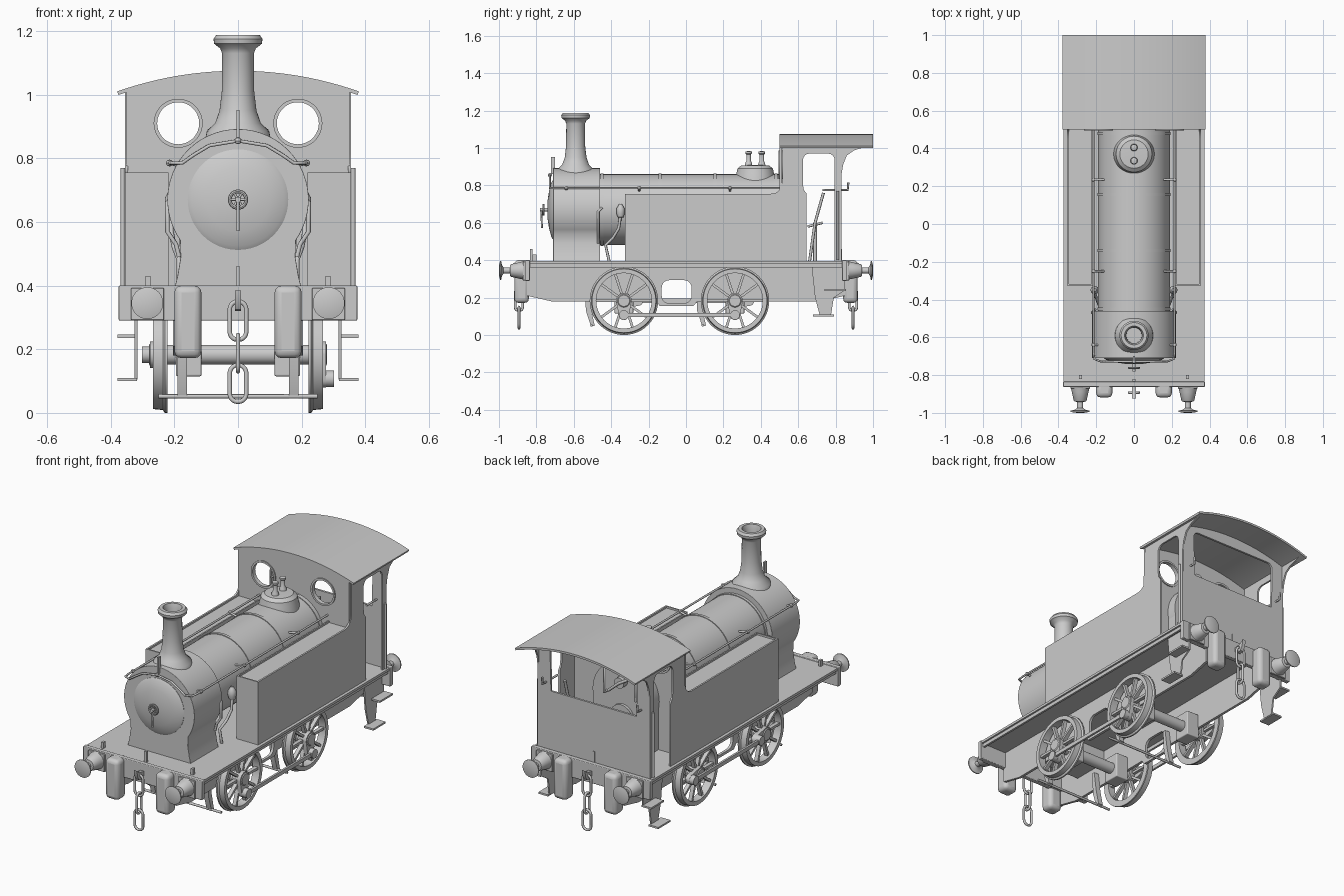
import bpy, bmesh, math
from mathutils import Matrix, Vector

if "Cube" in bpy.data.objects:
    bpy.data.objects.remove(bpy.data.objects["Cube"])

def finish(ob, mirror="", bevel=0, angle=35):
    """Smooth by angle, optional bevel, optional mirroring about the world origin."""
    bpy.ops.object.select_all(action='DESELECT')
    ob.select_set(True)
    bpy.context.view_layer.objects.active = ob
    bpy.ops.object.shade_smooth_by_angle(angle=math.radians(angle))
    if bevel:
        b = ob.modifiers.new("bevel", 'BEVEL')
        b.width, b.segments, b.limit_method = bevel, 3, 'ANGLE'
        b.angle_limit = math.radians(50)
    if mirror:
        m = ob.modifiers.new("mirror", 'MIRROR')
        m.use_axis = ['x' in mirror, 'y' in mirror, False]
    return ob

def from_bm(name, bm, **kw):
    bmesh.ops.remove_doubles(bm, verts=bm.verts, dist=1e-5)
    bmesh.ops.recalc_face_normals(bm, faces=bm.faces)
    me = bpy.data.meshes.new(name)
    bm.to_mesh(me)
    bm.free()
    ob = bpy.data.objects.new(name, me)
    bpy.context.collection.objects.link(ob)
    return finish(ob, **kw)

def box(name, lo, hi, **kw):
    bm = bmesh.new()
    lo, hi = Vector(lo), Vector(hi)
    bmesh.ops.create_cube(bm, size=1, matrix=Matrix.Translation((lo + hi) / 2) @ Matrix.Diagonal((*(hi - lo), 1)))
    return from_bm(name, bm, **kw)

def lathe(name, prof, c=(0, 0, 0), axis='z', n=32, closed=False, **kw):
    """Revolve (radius, distance) points round an axis through c."""
    bm = bmesh.new()
    rings = []
    for r, t in prof:
        ring = []
        for i in range(n):
            u, v = r * math.cos(2 * math.pi * i / n), r * math.sin(2 * math.pi * i / n)
            p = {'z': (u, v, t), 'y': (u, t, v), 'x': (t, u, v)}[axis]
            ring.append(bm.verts.new(Vector(p) + Vector(c)))
        rings.append(ring)
    for a, b in zip(rings, rings[1:] + rings[:1] if closed else rings[1:]):
        for i in range(n):
            j = (i + 1) % n
            bm.faces.new((a[i], a[j], b[j], b[i]))
    return from_bm(name, bm, **kw)

def rod(name, r, t0, t1, c=(0, 0, 0), axis='z', **kw):
    return lathe(name, [(0, t0), (r, t0), (r, t1), (0, t1)], c, axis, **kw)

def curve_mesh(name, curve):
    ob = bpy.data.objects.new(name, curve)
    bpy.context.collection.objects.link(ob)
    bpy.ops.object.select_all(action='DESELECT')
    ob.select_set(True)
    bpy.context.view_layer.objects.active = ob
    bpy.ops.object.convert(target='MESH')
    return bpy.context.view_layer.objects.active

def spline(cu, pts, cyclic):
    s = cu.splines.new('POLY')
    s.points.add(len(pts) - 1)
    for p, q in zip(s.points, pts):
        p.co = (*q, 1) if len(q) == 3 else (*q, 0, 1)
    s.use_cyclic_u = cyclic

def plate(name, outlines, axis, a, b, **kw):
    """Filled outline (later outlines are holes) in yz (axis x) or xz (axis y), thick from a to b."""
    cu = bpy.data.curves.new(name, 'CURVE')
    cu.dimensions, cu.fill_mode, cu.extrude = '2D', 'BOTH', abs(b - a) / 2
    for pts in outlines:
        spline(cu, pts, True)
    ob = curve_mesh(name, cu)
    m = (a + b) / 2
    ob.data.transform(Matrix(((0, 0, 1, m), (1, 0, 0, 0), (0, 1, 0, 0), (0, 0, 0, 1))) if axis == 'x'
                      else Matrix(((1, 0, 0, 0), (0, 0, -1, m), (0, 1, 0, 0), (0, 0, 0, 1))))
    bm = bmesh.new()
    bm.from_mesh(ob.data)
    bmesh.ops.remove_doubles(bm, verts=bm.verts, dist=1e-5)
    bmesh.ops.recalc_face_normals(bm, faces=bm.faces)
    bm.to_mesh(ob.data)
    bm.free()
    return finish(ob, **kw)

def tube(name, pts, r, cyclic=False, **kw):
    cu = bpy.data.curves.new(name, 'CURVE')
    cu.dimensions, cu.bevel_depth, cu.bevel_resolution, cu.use_fill_caps = '3D', r, 2, True
    spline(cu, pts, cyclic)
    return finish(curve_mesh(name, cu), angle=60, **kw)

def arc(cx, cy, r, a0, a1, n):
    return [(cx + r * math.cos(math.radians(a0 + (a1 - a0) * i / n)),
             cy + r * math.sin(math.radians(a0 + (a1 - a0) * i / n))) for i in range(n + 1)]

def rrect(x0, y0, x1, y1, r, n=5):
    return (arc(x1 - r, y1 - r, r, 0, 90, n) + arc(x0 + r, y1 - r, r, 90, 180, n)
            + arc(x0 + r, y0 + r, r, 180, 270, n) + arc(x1 - r, y0 + r, r, 270, 360, n))

# Running plate, valances and frames
box("running_plate", (-.372, -.85, .382), (.372, .85, .396))
box("valance", (.35, -.85, .362), (.362, .85, .382), mirror="x")
plate("main_frame", [[(-.85, .382), (-.85, .21), (-.72, .18), (-.16, .18), (-.14, .155), (.04, .155),
                      (.06, .18), (.72, .18), (.85, .21), (.85, .382)], rrect(-.13, .17, .03, .293, .04)],
      'x', .19, .205, mirror="x")
box("frame_stretcher", (-.19, -.7, .31), (.19, -.48, .382))

# Buffer beams, buffers, blocks and couplings at both ends
box("buffer_beam", (-.375, -.862, .29), (.375, -.835, .4), mirror="y", bevel=.004)
box("buffer_base", (.233, -.872, .292), (.336, -.86, .392), mirror="xy", bevel=.003)
lathe("buffer", [(0, -.86), (.05, -.865), (.044, -.89), (.034, -.935), (.03, -.94), (.016, -.942), (.016, -.975),
                 (.03, -.984), (.05, -.988), (.05, -.994), (.03, -.999), (0, -1)], (.285, 0, .345), 'y', mirror="xy")
box("buffer_block", (.115, -.918, .172), (.2, -.84, .4), mirror="xy", bevel=.022)
plate("coupling_hook", [[(-.86, .335), (-.86, .36), (-.9, .365), (-.925, .385), (-.92, .35), (-.905, .325), (-.88, .32)]],
      'x', -.01, .01, mirror="y")
tube("upper_link", [(x, -.893, z) for x, z in rrect(-.026, .23, .026, .35, .025)], .007, True, mirror="y")
tube("middle_link", [(0, y - .893, z) for y, z in rrect(-.02, .13, .02, .245, .019)], .007, True, mirror="y")
tube("lower_link", [(x, -.893, z) for x, z in rrect(-.026, .035, .026, .15, .025)], .007, True, mirror="y")

# Wheels, axles, cranks and coupling rods
WZ, AXLES = .183, {"front": -.332, "rear": .262}
for nm, y in AXLES.items():
    c = (0, y, WZ)
    lathe(nm + "_tyre", [(.148, .222), (.183, .222), (.183, .23), (.174, .236), (.171, .267), (.148, .267)],
          c, 'x', 48, True, mirror="x")
    lathe(nm + "_hub", [(0, .218), (.042, .222), (.04, .272), (.03, .28), (0, .28)], c, 'x', mirror="x")
    bm = bmesh.new()
    for i in range(10):
        m = (Matrix.Translation(c) @ Matrix.Rotation(math.tau * (i + .5) / 10, 4, 'X')
             @ Matrix.Translation((.245, 0, .092)) @ Matrix.Diagonal((.022, .014, .122, 1)))
        bmesh.ops.create_cube(bm, size=1, matrix=m)
    from_bm(nm + "_spokes", bm, mirror="x")
    rod(nm + "_axle", .031, -.23, .23, c, 'x')
    box(nm + "_axlebox", (.115, y - .05, .115), (.195, y + .05, .26), mirror="x", bevel=.005)
for side, s, dy, dz in (("right", 1, 0, -.076), ("left", -1, .076, 0)):
    for nm, y in AXLES.items():
        py, pz = y + dy, WZ + dz
        a = math.degrees(math.atan2(dz, dy))
        plate(f"{side}_{nm}_crank", [arc(y, WZ, .042, a + 90, a + 270, 12) + arc(py, pz, .027, a - 90, a + 90, 12)],
              'x', s * .25, s * .276)
        rod(f"{side}_{nm}_crank_pin", .026, s * .272, s * .302, (0, py, pz), 'x', n=20)
    box(f"{side}_coupling_rod", (s * .29 - .006, AXLES["front"] + dy, WZ + dz - .011),
        (s * .29 + .006, AXLES["rear"] + dy, WZ + dz + .011))

# Brake hangers and cross rods
for nm, y in (("front", -.53), ("rear", .065)):
    plate(nm + "_brake_hanger", [[(y - .012, .26), (y + .005, .26), (y + .022, .14), (y + .042, .05), (y + .022, .045),
                                  (y - .005, .13)]], 'x', .16, .19, mirror="x")
    tube(nm + "_brake_rod", [(-.25, y + .025, .052), (.25, y + .025, .052)], .007)

# Cab steps
plate("step_hanger", [[(.67, .385), (.69, .2), (.715, .105), (.775, .105), (.79, .2), (.85, .24), (.85, .385)]],
      'x', .316, .325, mirror="x")
box("lower_step", (.318, .68, .1), (.378, .79, .11), mirror="x")
box("upper_step", (.318, .74, .236), (.378, .855, .246), mirror="x")

# Smokebox, door and door handles
plate("smokebox", [[(-.2, .39), (.2, .39), (.19, .43), (.18, .49)] + arc(0, .67, .222, -35, 215, 40)
                   + [(-.18, .49), (-.19, .43)]], 'y', -.71, -.46, bevel=.018)
lathe("smokebox_door", [(0, -.742), (.05, -.74), (.1, -.732), (.145, -.72), (.158, -.712), (.158, -.7)],
      (0, 0, .67), 'y', 48)
rod("door_spindle", .009, -.78, -.73, (0, 0, .67), 'y', n=16)
lathe("door_handwheel", [(.026 + .006 * math.cos(i * math.pi / 4), -.762 + .006 * math.sin(i * math.pi / 4))
                         for i in range(8)], (0, 0, .67), 'y', 24, True)
for i in range(3):
    a = math.pi * i / 3
    d = Vector((math.cos(a), 0, math.sin(a))) * .026
    tube("handwheel_spoke", [Vector((0, -.762, .67)) + d, Vector((0, -.762, .67)) - d], .004)
tube("door_handle", [(0, -.774, .67), (0, -.77, .572)], .005)

# Boiler, bands, firebox and backhead
rod("boiler", .19, -.47, .57, (0, 0, .67), 'y', n=56)
for y in (-.45, -.14, .155, .48):
    lathe("boiler_band", [(.185, y - .008), (.194, y - .008), (.194, y + .008), (.185, y + .008)],
          (0, 0, .67), 'y', 56, True)
box("firebox", (-.185, .3, .39), (.185, .57, .67))

# Chimney, dome and safety valves
lathe("chimney", [(.105, .85), (.098, .885), (.072, .91), (.058, .95), (.051, 1.01), (.05, 1.13), (.056, 1.145),
                  (.075, 1.16), (.077, 1.175), (.068, 1.188), (.05, 1.188), (.042, 1.16), (.04, 1.0), (0, 1.0)],
      (0, -.59, 0), n=40)
lathe("valve_dome", [(.112, .8), (.106, .84), (.1, .865), (.095, .89), (.075, .906), (0, .91)], (0, .37, 0), n=40)
for y in (.335, .405):
    lathe("safety_valve", [(.02, .9), (.018, .92), (.012, .93), (.012, .965), (.017, .97), (.017, .98), (0, .985)],
          (0, y, 0), n=16)

# Side tanks and cab sides: one sheet with the doorway cut in from below
plate("cab_and_tank_side", [[(-.325, .385), (-.325, .755), (.45, .755)] + arc(.455, .815, .06, -80, 0, 6)
      + [(.515, 1.012), (.98, 1.012), (.9, .988), (.86, .96), (.84, .91), (.83, .85), (.83, .385), (.795, .385),
         (.795, .85)] + arc(.76, .935, .035, 0, 90, 4) + arc(.66, .935, .035, 90, 180, 4)
      + [(.625, .82), (.628, .78), (.645, .755), (.645, .385)]], 'x', .345, .355, mirror="x")
box("tank_body", (.222, -.325, .385), (.349, .5, .745), mirror="x")
box("tank_inner_rim", (.218, -.325, .385), (.226, .5, .755), mirror="x")
box("tank_front_rim", (.218, -.325, .385), (.355, -.317, .755), mirror="x")

# Cab end sheets, window rims and roof
RC = -.068
ends = [(-.352, .385), (.352, .385)] + arc(0, RC, 1.134, 72, 108, 16)
plate("cab_front", [ends] + [arc(s * .188, .91, .072, 0, 350, 35) for s in (-1, 1)], 'y', .5, .512)
lathe("window_rim", [(.066, .494), (.077, .494), (.077, .518), (.066, .518)], (.188, 0, .91), 'y', 36, True, mirror="x")
plate("cab_back", [ends, [(-.27, .73), (.27, .73), (.275, .93)] + arc(.245, .97, .03, 0, 90, 4)
                   + arc(-.245, .97, .03, 90, 180, 4) + [(-.275, .93)]], 'y', .82, .832)
plate("cab_roof", [arc(0, RC, 1.143, 70.6, 109.4, 24) + arc(0, RC, 1.131, 109.4, 70.6, 24)], 'y', .5, 1.0)

# Boiler handrail running round the smokebox front
half = [(.215, .5, .785), (.215, -.68, .785), (.21, -.715, .785), (.175, -.728, .785), (.14, -.728, .81),
        (.09, -.728, .84), (0, -.728, .855)]
tube("boiler_handrail", half + [(-x, y, z) for x, y, z in half[-2::-1]], .0055)
for y in (-.64, -.25, .235):
    tube("handrail_post", [(.15, y, .77), (.215, y, .785)], .006, mirror="x")
    lathe("handrail_knob", [(0, -.011), (.008, -.008), (.011, 0), (.008, .008), (0, .011)], (.215, y, .785), n=12, mirror="x")
lathe("front_rail_knob", [(0, -.011), (.008, -.008), (.011, 0), (.008, .008), (0, .011)], (0, -.728, .855), n=12)

# Feed valves and pipes
lathe("feed_valve", [(0, .625), (.016, .63), (.022, .65), (.022, .675), (.014, .69), (.008, .7), (0, .7)],
      (.208, -.35, 0), n=16, mirror="x")
rod("feed_flange", .016, .18, .21, (0, -.35, .66), 'x', n=16, mirror="x")
tube("feed_pipe", [(.21, -.35, .64), (.21, -.36, .57), (.2, -.39, .52), (.185, -.43, .48), (.185, -.41, .39)], .008, mirror="x")
tube("ejector_pipe", [(.205, -.45, .68), (.222, -.47, .66), (.222, -.47, .57), (.195, -.47, .53), (.185, -.47, .49)], .007, mirror="x")

# Lamp brackets
box("top_lamp_bracket", (-.005, -.722, .86), (.005, -.7, .952))
box("centre_lamp_bracket", (-.007, -.835, .39), (.007, -.82, .46), mirror="y")
box("side_lamp_bracket", (.275, -.82, .39), (.29, -.8, .43), mirror="x")

# Cab fittings: gauges, regulator, brake column, reversing lever and door rails
tube("regulator_handle", [(-.07, .6, .8), (0, .605, .76), (.07, .6, .7)], .008)
rod("regulator_boss", .03, .57, .605, (0, 0, .76), 'y', n=20)
tube("water_gauge", [(.1, .57, .82), (.1, .595, .82), (.1, .595, .68), (.1, .57, .68)], .007, mirror="x")
rod("pressure_gauge", .035, .515, .54, (0, 0, .93), 'y', n=24)
rod("fire_door", .07, .57, .585, (0, 0, .56), 'y', n=28)
tube("reversing_lever", [(.25, .66, .39), (.25, .69, .6), (.25, .735, .76)], .008)
rod("brake_column", .01, .39, .6, (-.25, .69, 0), n=12)
tube("brake_handle", [(-.25, .65, .58), (-.25, .73, .6)], .007)
tube("door_rail", [(.362, .812, .4), (.362, .812, .77)], .007, mirror="x")
tube("rear_lamp_hook", [(.3, .73, .775), (.3, .865, .775), (.3, .868, .815)], .006, mirror="x")
